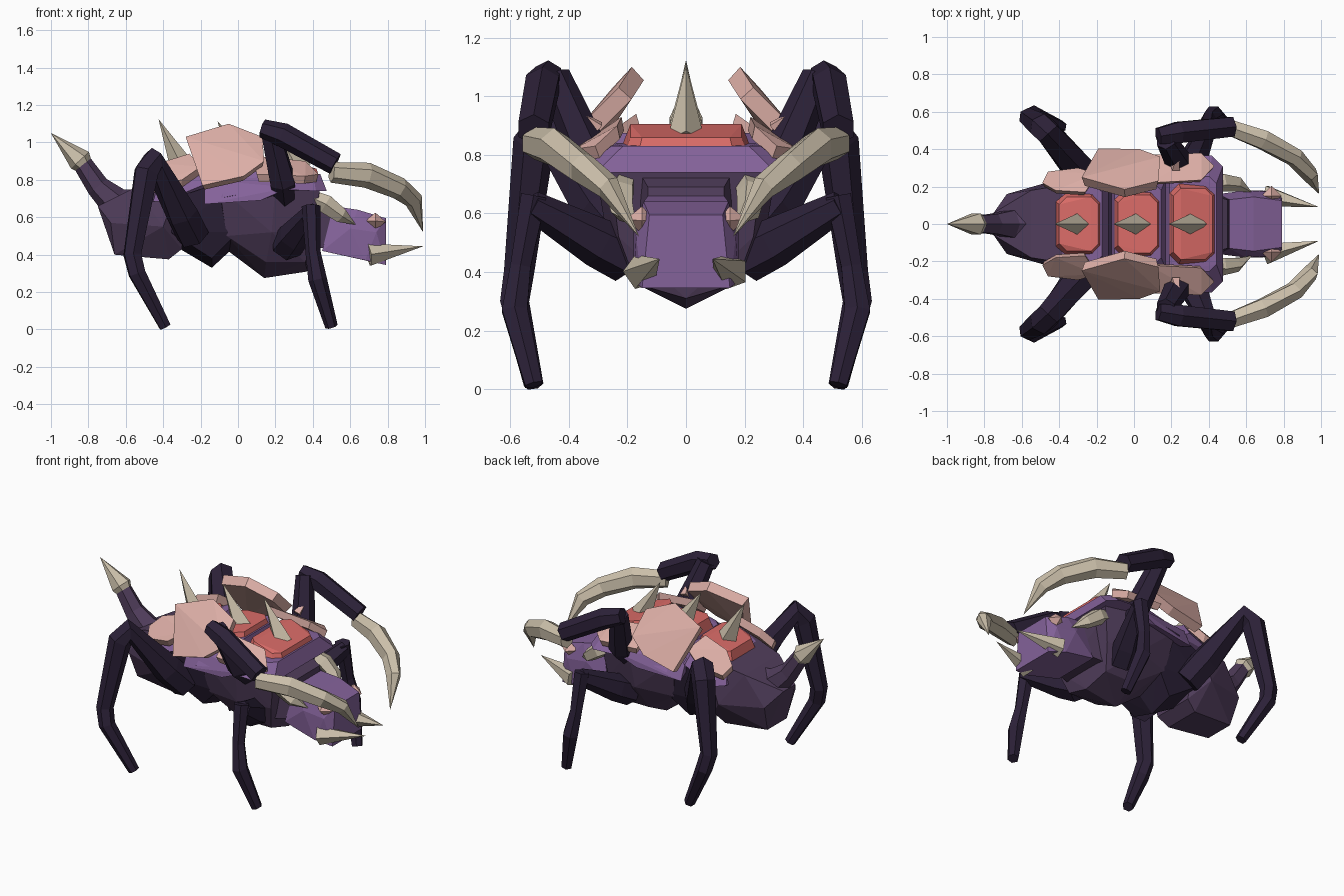
import bpy, bmesh, math
from mathutils import Vector


def material(name, hexcode):
    srgb = [int(hexcode[i:i + 2], 16) / 255 for i in (0, 2, 4)]
    m = bpy.data.materials.new(name)
    m.diffuse_color = [((c + 0.055) / 1.055) ** 2.4 for c in srgb] + [1]
    return m


LEG = material("leg_black_purple", "2c2138")
BODY = material("body_dark_purple", "503d5b")
SHELL = material("shell_purple", "84629a")
RED = material("back_red", "db6c68")
PINK = material("armour_pink", "dcaea6")
BONE = material("bone", "cbbfaa")


def finish(name, bm, mat):
    bmesh.ops.recalc_face_normals(bm, faces=bm.faces)
    me = bpy.data.meshes.new(name)
    bm.to_mesh(me)
    bm.free()
    me.materials.append(mat)
    ob = bpy.data.objects.new(name, me)
    bpy.context.collection.objects.link(ob)
    return ob


def hull(name, pts, mat, mirror=False):
    """Faceted convex solid; mirror adds the matching -y points."""
    bm = bmesh.new()
    pts = list(pts) + ([(x, -y, z) for x, y, z in pts if y] if mirror else [])
    vs = [bm.verts.new(p) for p in pts]
    res = bmesh.ops.convex_hull(bm, input=vs)
    junk = {v for v in res["geom_interior"] + res["geom_unused"]
            if isinstance(v, bmesh.types.BMVert)}
    bmesh.ops.delete(bm, geom=list(junk), context='VERTS')
    bmesh.ops.dissolve_limit(bm, angle_limit=0.02, verts=bm.verts, edges=bm.edges)
    return finish(name, bm, mat)


def tube(name, path, mat, n=6, flat=1.0, side=(0, 1, 0), phase=0.5):
    """Angular limb through (x, y, z, radius); flat scales the sideways width."""
    bm = bmesh.new()
    P = [Vector(p[:3]) for p in path]
    rings = []
    for i, p in enumerate(P):
        t = Vector((0, 0, 0))
        if i:
            t += (p - P[i - 1]).normalized()
        if i < len(P) - 1:
            t += (P[i + 1] - p).normalized()
        t.normalize()
        u = Vector(side)
        u = (u - t * u.dot(t)).normalized()
        w = t.cross(u)
        r = path[i][3]
        if r == 0:
            rings.append([bm.verts.new(p)])
            continue
        rings.append([bm.verts.new(p + r * (flat * math.cos(a) * u + math.sin(a) * w))
                      for a in (math.tau * (k + phase) / n for k in range(n))])
    for a, b in zip(rings, rings[1:]):
        for k in range(n):
            j = (k + 1) % n
            if len(b) == 1:
                bm.faces.new((a[k], a[j], b[0]))
            else:
                bm.faces.new((a[k], a[j], b[j], b[k]))
    for r in (rings[0], rings[-1]):
        if len(r) > 2:
            bm.faces.new(r)
    return finish(name, bm, mat)


def slab(name, x0, x1, hy, z0, z1, drop, grow_x, grow_y, mat):
    """Tilted cut-corner plate that flares out downward."""
    pts = []
    for d, gx, gy in ((0, 0, 0), (drop, grow_x, grow_y)):
        a, b, h, c = x0 - gx, x1 + gx, hy + gy, 0.04 + gx * 0.5
        for x, y, z in ((a, h - c, z0), (a + c, h, z0), (b - c, h, z1), (b, h - c, z1)):
            pts.append((x, y, z - d))
    return hull(name, pts, mat, True)


def plate(name, pts, thick, inward, mat):
    off = Vector(inward).normalized() * thick
    mid = sum((Vector(p) for p in pts), Vector()) / len(pts)
    back = [mid + (Vector(p) - mid) * 0.93 + off for p in pts]
    return hull(name, [Vector(p) for p in pts] + back, mat)


# Body masses
hull("thorax", [(0.14, 0, 0.275), (0.37, 0, 0.31), (-0.08, 0, 0.44), (0.15, 0.17, 0.36),
                (0.36, 0.17, 0.36), (-0.06, 0.21, 0.5), (0.18, 0.27, 0.52), (0.4, 0.23, 0.52),
                (-0.1, 0.27, 0.76), (0.2, 0.31, 0.76), (0.44, 0.26, 0.76)], BODY, True)
hull("waist", [(-0.14, 0, 0.33), (-0.36, 0, 0.46), (0.0, 0, 0.46), (-0.14, 0.16, 0.38),
               (-0.36, 0.2, 0.52), (0, 0.22, 0.52), (-0.38, 0.22, 0.76), (0, 0.26, 0.78)],
     LEG, True)
hull("abdomen", [(-0.75, 0.06, 0.66), (-0.66, 0.1, 0.4), (-0.37, 0.12, 0.375),
                 (-0.68, 0.16, 0.57), (-0.4, 0.24, 0.55), (-0.3, 0.14, 0.43),
                 (-0.64, 0.09, 0.71), (-0.55, 0.18, 0.76), (-0.3, 0.22, 0.82)], BODY, True)
hull("neck", [(0.35, 0.17, 0.76), (0.5, 0.13, 0.69), (0.35, 0.17, 0.42),
              (0.54, 0.13, 0.45)], BODY, True)
hull("head", [(0.51, 0.13, 0.66), (0.64, 0.145, 0.64), (0.79, 0.125, 0.595),
              (0.79, 0.15, 0.345), (0.68, 0.18, 0.37), (0.45, 0.16, 0.42),
              (0.6, 0.18, 0.54), (0.74, 0.17, 0.52)], SHELL, True)

# Tail with stinger
tube("tail", [(-0.55, 0, 0.62, 0.14), (-0.66, 0, 0.68, 0.085), (-0.75, 0, 0.765, 0.062),
              (-0.83, 0, 0.885, 0.052)], BODY)
tube("stinger", [(-0.81, 0, 0.86, 0.04), (-0.845, 0, 0.905, 0.065), (-1, 0, 1.05, 0)], BONE)

# Back shells, red plates and spines
for i, (x0, x1, hy, z0, z1) in enumerate(((-0.42, -0.17, 0.17, 0.85, 0.90),
                                          (-0.105, 0.145, 0.18, 0.90, 0.905),
                                          (0.19, 0.44, 0.215, 0.905, 0.86))):
    slab(f"red_plate_{i}", x0 + 0.02, x1 - 0.02, hy - 0.025, z0, z1, 0.065, 0.02, 0.025, RED)
    wide = (0.08, 0.1, 0.11)[i]
    slab(f"shell_{i}", x0, x1, hy + 0.04, z0 - 0.065, z1 - 0.03,
         (0.1, 0.13, 0.09)[i], 0.035, wide, SHELL)
    cx, zb = (x0 + x1) / 2, (z0 + z1) / 2
    tube(f"spine_{i}", [(cx + 0.01, 0, zb - 0.035, 0.072), (cx - 0.13, 0, 1.125 - 0.01 * i, 0)],
         BONE, 4, 0.9, phase=0)

for s, side in ((-1, "right"), (1, "left")):
    def m(*pts):
        return [(p[0], s * p[1], *p[2:]) for p in pts]

    S = (0, s, 0)
    # Side skirt of the shell
    hull(f"{side}_side_shell", m((-0.18, 0.25, 0.8), (0.3, 0.28, 0.82), (-0.18, 0.31, 0.67),
                                 (0.28, 0.35, 0.76), (0.12, 0.34, 0.69), (-0.16, 0.22, 0.7),
                                 (0.25, 0.25, 0.74)), SHELL)
    # Pink armour
    plate(f"{side}_large_armour", m((-0.28, 0.25, 1.03), (-0.05, 0.185, 1.10), (0.13, 0.23, 1.03),
                                    (0.14, 0.36, 0.9), (0.03, 0.4, 0.82), (-0.19, 0.405, 0.77)),
          0.06, (0, -s * 0.8, -0.55), PINK)
    plate(f"{side}_rear_armour", m((-0.49, 0.22, 0.82), (-0.42, 0.18, 0.89), (-0.26, 0.17, 0.94),
                                   (-0.2, 0.27, 0.87), (-0.3, 0.3, 0.8), (-0.46, 0.28, 0.77)),
          0.05, (0, -s * 0.4, -0.9), PINK)
    plate(f"{side}_front_armour", m((0.08, 0.22, 0.93), (0.36, 0.235, 0.9), (0.43, 0.31, 0.83),
                                    (0.36, 0.38, 0.82), (0.1, 0.37, 0.83)),
          0.045, (0, -s * 0.3, -0.9), PINK)
    tube(f"{side}_armour_thorn", m((0.22, 0.3, 0.89, 0.03), (0.24, 0.385, 0.96, 0)), PINK, 4)

    # Legs
    tube(f"{side}_rear_leg", m((-0.24, 0.2, 0.5, 0.09), (-0.3, 0.3, 0.62, 0.09),
                               (-0.455, 0.485, 0.9, 0.072), (-0.49, 0.52, 0.84, 0.072),
                               (-0.565, 0.57, 0.4, 0.052), (-0.54, 0.585, 0.3, 0.05),
                               (-0.39, 0.52, 0.015, 0.034)), LEG, 6, 1, (0.6, s * 0.8, 0.1))
    tube(f"{side}_front_leg_thigh", m((0.26, 0.2, 0.45, 0.09), (0.3, 0.3, 0.5, 0.085),
                                      (0.4, 0.53, 0.63, 0.05)), LEG, 6, 1, (1, 0, 0))
    tube(f"{side}_front_leg_shin", m((0.39, 0.52, 0.66, 0.05), (0.4, 0.565, 0.42, 0.04),
                                     (0.425, 0.585, 0.27, 0.05), (0.5, 0.52, 0.015, 0.034)),
         LEG, 6, 1, S)

    # Raised arm and claw
    tube(f"{side}_upper_arm", m((0.25, 0.24, 0.7, 0.06), (0.24, 0.33, 0.79, 0.075),
                                (0.17, 0.45, 1.07, 0.055)), LEG, 6, 1, (1, 0, 0))
    tube(f"{side}_forearm", m((0.13, 0.47, 1.075, 0.05), (0.24, 0.49, 1.04, 0.065),
                              (0.52, 0.52, 0.885, 0.06)), LEG, 6, 1.0, S)
    tube(f"{side}_claw", m((0.5, 0.52, 0.84, 0.055), (0.69, 0.45, 0.825, 0.068),
                           (0.86, 0.355, 0.755, 0.06), (0.94, 0.265, 0.69, 0.05),
                           (0.99, 0.16, 0.52, 0)), BONE, 6, 0.85, S)

    # Face: cheek horns, mandibles and eyes
    tube(f"{side}_cheek_horn", m((0.34, 0.2, 0.73, 0.035), (0.47, 0.225, 0.67, 0.052),
                                 (0.55, 0.215, 0.61, 0.042), (0.63, 0.17, 0.56, 0)), BONE, 5)
    tube(f"{side}_mandible", m((0.7, 0.155, 0.4, 0.062), (0.99, 0.09, 0.445, 0)), BONE, 5)
    hull(f"{side}_eye", m((0.68, 0.15, 0.58), (0.79, 0.15, 0.575), (0.735, 0.11, 0.58),
                          (0.735, 0.205, 0.58), (0.735, 0.15, 0.53), (0.735, 0.15, 0.625)), PINK)
